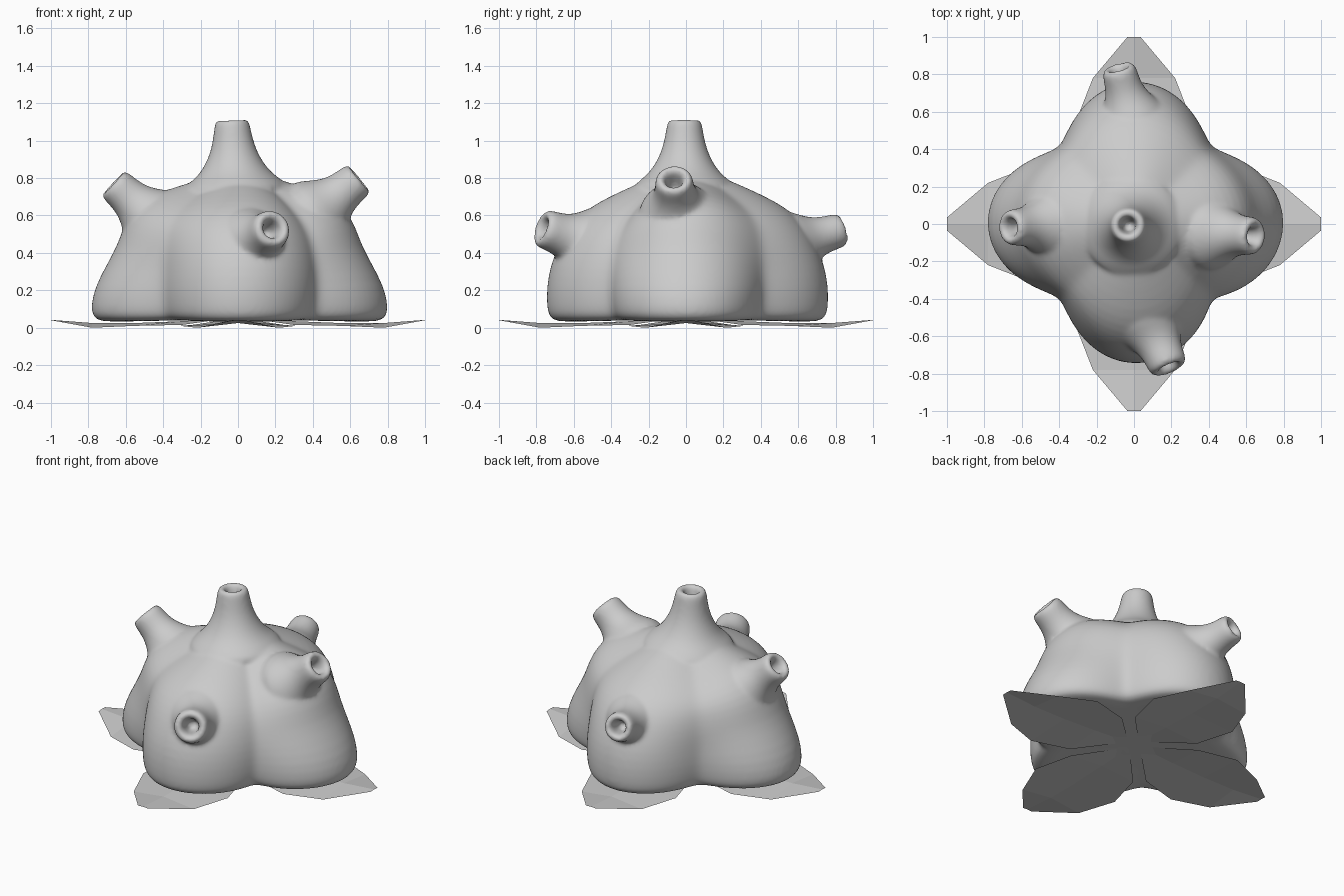
import bpy, bmesh, math
from mathutils import Vector

if "Cube" in bpy.data.objects:
    bpy.data.objects.remove(bpy.data.objects["Cube"])


def loft(bm, rings):
    """Skin a list of closed point rings and cap both ends."""
    loops = [[bm.verts.new(p) for p in ring] for ring in rings]
    n = len(loops[0])
    for a, b in zip(loops, loops[1:]):
        for i in range(n):
            j = (i + 1) % n
            bm.faces.new((a[i], a[j], b[j], b[i]))
    bm.faces.new(loops[0][::-1])
    bm.faces.new(loops[-1])


def to_object(bm, name):
    mesh = bpy.data.meshes.new(name)
    bm.to_mesh(mesh)
    bm.free()
    ob = bpy.data.objects.new(name, mesh)
    bpy.context.collection.objects.link(ob)
    return ob


def tube(bm, tip, axis, profile, scale=1, sides=24):
    """Hollow spout; profile holds (depth below the tip, radius)."""
    axis = Vector(axis).normalized()
    rot = axis.to_track_quat('Z', 'Y')
    tip = Vector(tip)
    rings = []
    for depth, r in profile:
        r *= scale
        rings.append([tip - axis * depth + rot @ Vector(
            (r * math.cos(2 * math.pi * i / sides), r * math.sin(2 * math.pi * i / sides), 0))
            for i in range(sides)])
    loft(bm, rings)


# Four-lobed body: (radius, height) profiles for the lobe ridges and the valleys
ridge_x = [(.30, .045), (.70, .028), (.785, .04), (.80, .11), (.775, .22), (.71, .34), (.655, .44),
           (.625, .53), (.58, .62), (.50, .69), (.40, .735), (.28, .77), (.16, .81), (.05, .84)]
ridge_y = [(.30, .045), (.66, .028), (.74, .04), (.755, .11), (.755, .22), (.735, .33), (.70, .42),
           (.66, .50), (.60, .58), (.52, .645), (.42, .70), (.30, .755), (.17, .81), (.05, .84)]
valley_deep = [(.25, .045), (.48, .035), (.545, .05), (.57, .11), (.58, .21), (.575, .31), (.555, .40),
               (.525, .48), (.48, .55), (.42, .61), (.345, .67), (.255, .73), (.155, .79), (.05, .84)]
valley_soft = [(.25, .045), (.48, .035), (.545, .05), (.565, .11), (.575, .21), (.57, .31), (.565, .40),
               (.55, .48), (.525, .55), (.475, .61), (.39, .67), (.28, .73), (.17, .79), (.05, .84)]
bm = bmesh.new()
rings = []
for px, py, deep, soft in zip(ridge_x, ridge_y, valley_deep, valley_soft):
    ring = []
    for i in range(64):
        a = 2 * math.pi * i / 64
        c = math.cos(2 * a)
        front_right = i > 48
        w = abs(c) ** (1.0 if front_right else 1.25)
        p = px if c > 0 else py
        v = deep if front_right else soft
        r = v[0] + (p[0] - v[0]) * w
        z = v[1] + (p[1] - v[1]) * w
        ring.append((r * math.cos(a) + .008, r * math.sin(a) + .008, z))
    rings.append(ring)
loft(bm, rings)

# Spouts: one on top and one on each lobe
mouth = [(.13, .012), (.12, .033), (.04, .041), (.012, .048), (-.004, .066), (.006, .086), (.03, .094)]
tube(bm, (-.033, -.008, 1.113), (-.05, 0, 1),
     mouth + [(.10, .104), (.17, .122), (.24, .155), (.30, .20), (.35, .27), (.42, .30)], 1.02)
side = mouth + [(.09, .096), (.15, .108), (.21, .14), (.27, .185), (.36, .20)]
for tip, axis, scale in [((-.67, -.02, .775), (-.73, -.05, .68), 1.05),
                         ((.65, -.065, .80), (.77, -.05, .63), 1.1),
                         ((.19, -.775, .535), (.38, -.87, .30), 1.14),
                         ((-.085, .84, .527), (-.25, .93, .28), 1.0)]:
    tube(bm, tip, axis, side, scale)
bmesh.ops.recalc_face_normals(bm, faces=bm.faces)
body = to_object(bm, "coral_body")

# Fuse body and spouts into one soft skin
sub = body.modifiers.new("round", 'SUBSURF')
sub.levels = sub.render_levels = 1
fuse = body.modifiers.new("fuse", 'REMESH')
fuse.mode = 'VOXEL'
fuse.voxel_size = .012
fuse.use_smooth_shade = True
soften = body.modifiers.new("soften", 'SMOOTH')
soften.factor = .5
soften.iterations = 10

# Thin creased leaves under the lobes: (distance, half width, spine z, edge z)
stations = [(.09, .045, .048, .045), (.30, .245, .035, .015), (.55, .31, .025, .01),
            (.78, .22, .025, .0), (1.0, .035, .042, .04)]
for k, name in enumerate(["right_leaf", "back_leaf", "left_leaf", "front_leaf"]):
    a = k * math.pi / 2
    bm = bmesh.new()
    rows = []
    for d, w, zs, ze in stations:
        rows.append([bm.verts.new((d * math.cos(a) - s * w * math.sin(a),
                                   d * math.sin(a) + s * w * math.cos(a),
                                   ze if s else zs)) for s in (-1, 0, 1)])
    for p, q in zip(rows, rows[1:]):
        for i in range(2):
            bm.faces.new((p[i], q[i], q[i + 1], p[i + 1]))
    to_object(bm, name)
